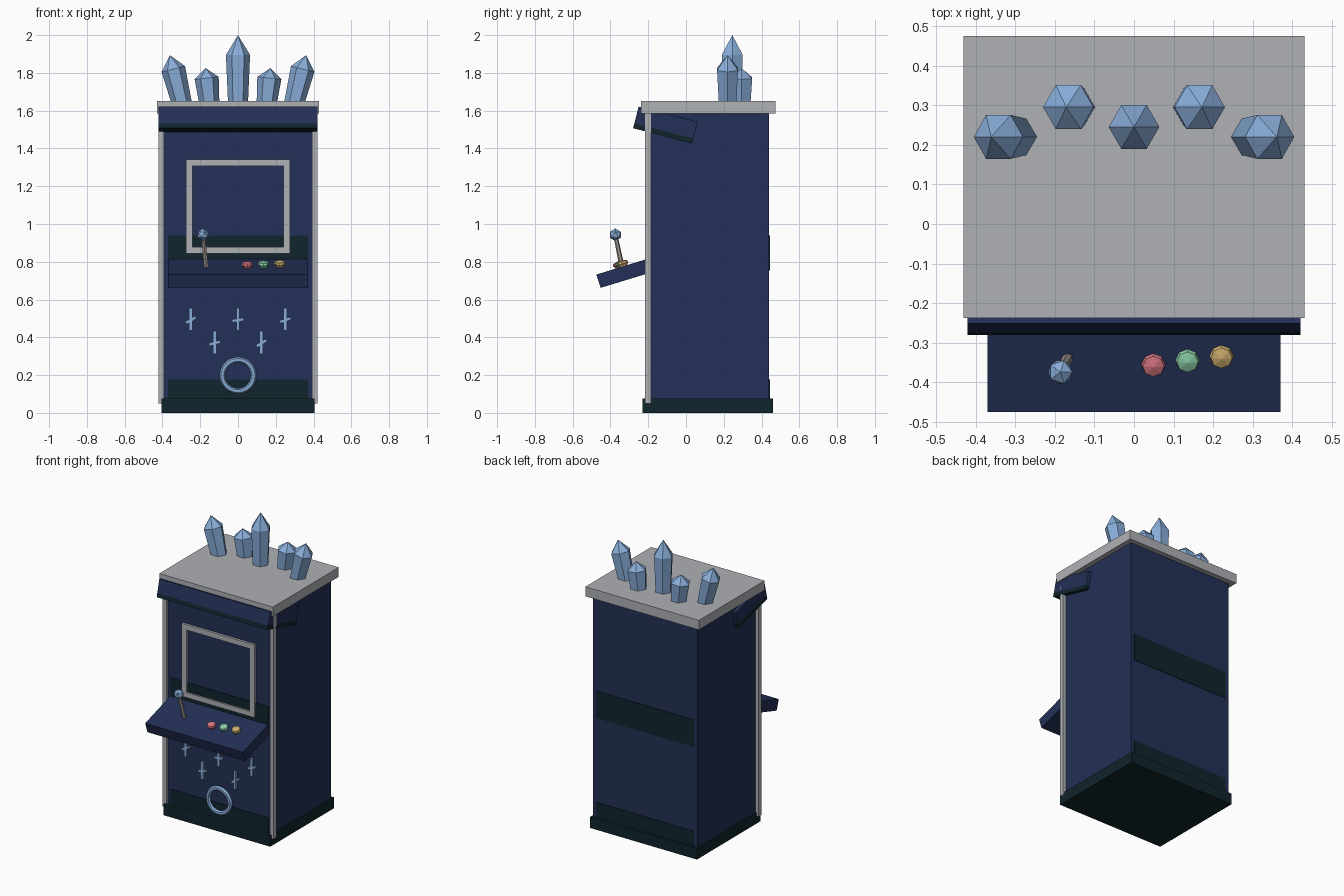
import bpy, bmesh, math
from mathutils import Vector, Matrix

if "Cube" in bpy.data.objects:
    bpy.data.objects.remove(bpy.data.objects["Cube"])


def material(name, rgb):
    m = bpy.data.materials.new(name)
    m.diffuse_color = (*rgb, 1)
    m.use_nodes = True
    m.node_tree.nodes["Principled BSDF"].inputs["Base Color"].default_value = m.diffuse_color
    return m


NAVY = material("navy", (0.017, 0.030, 0.095))
DARK = material("dark_teal", (0.005, 0.018, 0.025))
GREY = material("silver_grey", (0.43, 0.44, 0.46))
CRYSTAL = material("crystal_blue", (0.25, 0.42, 0.70))
TAUPE = material("stick_taupe", (0.33, 0.30, 0.27))
RED = material("button_red", (0.66, 0.18, 0.22))
GREEN = material("button_green", (0.26, 0.62, 0.39))
YELLOW = material("button_yellow", (0.62, 0.43, 0.16))


def finish(name, bm, mat):
    bmesh.ops.recalc_face_normals(bm, faces=bm.faces)
    me = bpy.data.meshes.new(name)
    bm.to_mesh(me)
    bm.free()
    me.materials.append(mat)
    ob = bpy.data.objects.new(name, me)
    bpy.context.collection.objects.link(ob)
    return ob


def box(name, mat, x0, x1, y0, y1, z0, z1):
    bm = bmesh.new()
    bmesh.ops.create_cube(bm, size=1)
    for v in bm.verts:
        v.co = ((x0 + x1) / 2 + v.co.x * (x1 - x0),
                (y0 + y1) / 2 + v.co.y * (y1 - y0),
                (z0 + z1) / 2 + v.co.z * (z1 - z0))
    return finish(name, bm, mat)


def side_prism(name, mat, half_x, outline):
    """Side outline in (y, z), extruded across x."""
    bm = bmesh.new()
    f = bm.faces.new([bm.verts.new((-half_x, y, z)) for y, z in outline])
    r = bmesh.ops.extrude_face_region(bm, geom=[f])
    verts = [g for g in r["geom"] if isinstance(g, bmesh.types.BMVert)]
    bmesh.ops.translate(bm, verts=verts, vec=(2 * half_x, 0, 0))
    return finish(name, bm, mat)


def lathe(name, mat, sides, profile, matrix):
    """Faceted solid from (radius, z) rings, closed by a point at the last z."""
    bm = bmesh.new()
    rings = [[bm.verts.new((r * math.cos(math.tau * i / sides),
                            r * math.sin(math.tau * i / sides), z))
              for i in range(sides)] for r, z in profile[:-1]]
    tip = bm.verts.new((0, 0, profile[-1][1]))
    bm.faces.new(rings[0])
    for i in range(sides):
        j = (i + 1) % sides
        for a, b in zip(rings, rings[1:]):
            bm.faces.new((a[i], a[j], b[j], b[i]))
        bm.faces.new((rings[-1][i], rings[-1][j], tip))
    bm.transform(matrix)
    return finish(name, bm, mat)


# Cabinet, plinth and roof slab
box("cabinet_body", NAVY, -0.395, 0.395, -0.20, 0.44, 0.07, 1.59)
box("plinth", DARK, -0.405, 0.405, -0.23, 0.46, 0, 0.075)
box("roof_slab", GREY, -0.43, 0.43, -0.237, 0.475, 1.585, 1.65)

# Dark bands on front and back
for side, y0, y1 in (("front", -0.204, -0.198), ("back", 0.438, 0.444)):
    box(side + "_lower_band", DARK, -0.37, 0.37, y0, y1, 0.07, 0.178)
    box(side + "_middle_band", DARK, -0.37, 0.37, y0, y1, 0.755, 0.94)

# Corner trims
for side, s in (("left", -1), ("right", 1)):
    xs = sorted((s * 0.392, s * 0.42))
    box(side + "_corner_trim", GREY, xs[0], xs[1], -0.216, -0.186, 0.05, 1.60)

# Screen frame
for side, s in (("left", -1), ("right", 1)):
    xs = sorted((s * 0.24, s * 0.275))
    box("screen_frame_" + side, GREY, xs[0], xs[1], -0.216, -0.198, 0.843, 1.342)
box("screen_frame_top", GREY, -0.24, 0.24, -0.216, -0.198, 1.306, 1.342)
box("screen_frame_bottom", GREY, -0.24, 0.24, -0.216, -0.198, 0.843, 0.877)

# Tilted marquee with dark underside
front, back = Vector((-0.28, 1.507)), Vector((0.032, 1.427))
up = Vector((0.248, 0.969))


def slab(lo, hi):
    return [front + up * lo, back + up * lo, back + up * hi, front + up * hi]


side_prism("marquee", NAVY, 0.42, slab(0.027, 0.118))
side_prism("marquee_underside", DARK, 0.42, slab(0, 0.027))

# Sloping control panel
SLOPE = math.atan2(0.08, 0.26)


def panel_z(y):
    return 0.732 + (y + 0.475) * math.tan(SLOPE)


side_prism("control_panel", NAVY, 0.37,
           [(-0.475, 0.732), (-0.452, 0.662), (-0.18, 0.745), (-0.18, panel_z(-0.18))])

# Faceted buttons
for name, mat, x, y in (("red_button", RED, 0.049, -0.352),
                        ("green_button", GREEN, 0.135, -0.341),
                        ("yellow_button", YELLOW, 0.221, -0.331)):
    lathe(name, mat, 8, [(0.022, -0.005), (0.024, 0.006), (0.031, 0.014),
                         (0.027, 0.026), (0, 0.034)],
          Matrix.Translation((x, y, panel_z(y))) @ Matrix.Rotation(SLOPE, 4, 'X'))

# Joystick
foot, top = Vector((-0.167, -0.337, 0.762)), Vector((-0.186, -0.374, 0.943))
axis = top - foot
lathe("joystick_stick", TAUPE, 6, [(0.014, 0), (0.011, axis.length * 0.9), (0, axis.length)],
      Matrix.Translation(foot) @ axis.to_track_quat('Z', 'Y').to_matrix().to_4x4())
bm = bmesh.new()
bmesh.ops.create_icosphere(bm, subdivisions=1, radius=0.034, matrix=Matrix.Translation(top))
finish("joystick_knob", bm, CRYSTAL)

# Carved cross marks on the lower front
for i, (x, z, tilt) in enumerate(((-0.25, 0.495, 30), (-0.124, 0.373, 15), (0, 0.495, 8),
                                  (0.124, 0.373, 32), (0.25, 0.495, 20))):
    box(f"mark_{i + 1}_upright", CRYSTAL, x - 0.009, x + 0.009, -0.215, -0.198,
        z - 0.06, z + 0.06)
    bar = box(f"mark_{i + 1}_crossbar", CRYSTAL, -0.031, 0.031, -0.008, 0.008, -0.008, 0.008)
    bar.location = (x, -0.206, z - 0.004)
    bar.rotation_euler.y = -math.radians(tilt)

# Ring on the lower front
bpy.ops.mesh.primitive_torus_add(major_segments=24, minor_segments=6, major_radius=0.083,
                                 minor_radius=0.015, location=(0, -0.203, 0.198),
                                 rotation=(math.pi / 2, 0, 0))
ring = bpy.context.object
ring.name = "front_ring"
ring.data.materials.append(CRYSTAL)

# Crystals on the roof: x, y, length, outward lean
for name, x, y, length, lean in (("centre_crystal", 0, 0.245, 0.35, 0),
                                 ("left_inner_crystal", -0.153, 0.295, 0.176, -6),
                                 ("right_inner_crystal", 0.153, 0.295, 0.176, 6),
                                 ("left_outer_crystal", -0.30, 0.22, 0.251, -14),
                                 ("right_outer_crystal", 0.30, 0.22, 0.251, 14)):
    lathe(name, CRYSTAL, 6, [(0.052, -0.03), (0.064, length * 0.7), (0, length)],
          Matrix.Translation((x, y, 1.65)) @ Matrix.Rotation(math.radians(lean), 4, 'Y'))
